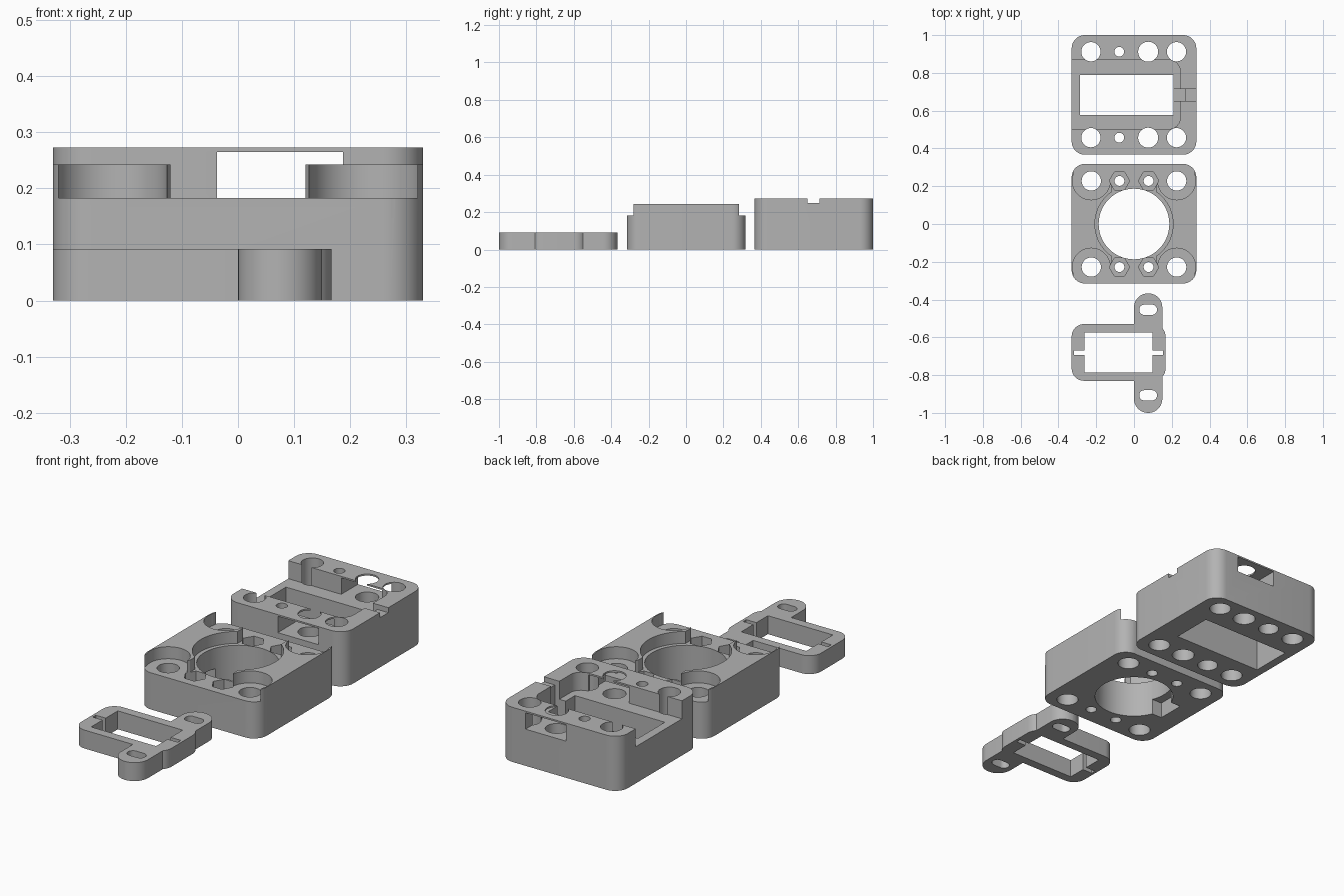
import bpy, bmesh
from math import cos, sin, pi, radians

cube = bpy.data.objects.get("Cube")
if cube:
    bpy.data.objects.remove(cube)

grey = bpy.data.materials.new("plain grey")
grey.use_nodes = True
grey.diffuse_color = (0.45, 0.45, 0.45, 1)
grey.node_tree.nodes["Principled BSDF"].inputs["Base Color"].default_value = (0.45, 0.45, 0.45, 1)


def prism(name, points, z0, z1):
    """Extrude a flat outline from z0 to z1."""
    bm = bmesh.new()
    face = bm.faces.new([bm.verts.new((x, y, z0)) for x, y in points])
    top = bmesh.ops.extrude_face_region(bm, geom=[face])["geom"]
    bmesh.ops.translate(bm, vec=(0, 0, z1 - z0),
                        verts=[v for v in top if isinstance(v, bmesh.types.BMVert)])
    bmesh.ops.recalc_face_normals(bm, faces=bm.faces)
    mesh = bpy.data.meshes.new(name)
    bm.to_mesh(mesh)
    bm.free()
    mesh.materials.append(grey)
    obj = bpy.data.objects.new(name, mesh)
    bpy.context.collection.objects.link(obj)
    return obj


def circle(x, y, r, n=40, start=0.0):
    return [(x + r * cos(start + 2 * pi * i / n), y + r * sin(start + 2 * pi * i / n))
            for i in range(n)]


def rect(x0, x1, y0, y1):
    return [(x0, y0), (x1, y0), (x1, y1), (x0, y1)]


def rounded(x0, x1, y0, y1, r, n=10):
    corners = [(x1 - r, y1 - r), (x0 + r, y1 - r), (x0 + r, y0 + r), (x1 - r, y0 + r)]
    pts = []
    for k, (cx, cy) in enumerate(corners):
        for i in range(n + 1):
            a = pi / 2 * (k + i / n)
            p = (cx + r * cos(a), cy + r * sin(a))
            if not pts or abs(p[0] - pts[-1][0]) + abs(p[1] - pts[-1][1]) > 1e-5:
                pts.append(p)
    if abs(pts[0][0] - pts[-1][0]) + abs(pts[0][1] - pts[-1][1]) < 1e-5:
        pts.pop()
    return pts


def combine(obj, points, z0, z1, operation="DIFFERENCE"):
    """Cut a prism out of the part, or join one to it."""
    tool = prism("tool", points, z0, z1)
    mod = obj.modifiers.new("tool", "BOOLEAN")
    mod.operation = operation
    mod.solver = "EXACT"
    mod.object = tool
    bpy.context.view_layer.objects.active = obj
    bpy.ops.object.modifier_apply(modifier=mod.name)
    bpy.data.objects.remove(tool)


def finish(obj):
    bpy.ops.object.select_all(action="DESELECT")
    obj.select_set(True)
    bpy.context.view_layer.objects.active = obj
    bpy.ops.object.shade_smooth_by_angle(angle=radians(30))


LOW, HIGH = -0.1, 0.5
STEP = 0.183
signs = (-1, 1)

# Rear housing: open pocket, through window and cable notch
housing = prism("rear_housing", rounded(-0.33, 0.33, 0.367, 1.0, 0.07), 0, 0.273)
combine(housing, rounded(-0.5, 0.245, 0.503, 0.868, 0.06), STEP, HIGH)
combine(housing, rect(-0.287, 0.21, 0.577, 0.788), LOW, HIGH)
combine(housing, rect(0.2, 0.5, 0.65, 0.715), 0.248, HIGH)
combine(housing, rect(0.2, 0.27, 0.65, 0.715), 0.1, HIGH)
# Side windows through the front and back walls
combine(housing, rect(-0.037, 0.187, 0.2, 1.2), STEP, 0.265)
# Screw holes, one of each row counterbored from below
for y in (0.457, 0.912):
    for x, r in ((-0.228, 0.051), (-0.078, 0.026), (0.075, 0.053), (0.225, 0.051)):
        combine(housing, circle(x, y, r), LOW, HIGH)
    combine(housing, circle(-0.078, y, 0.048), LOW, 0.1)
finish(housing)

# Middle housing: round opening, raised side walls, lowered channel
middle = prism("middle_housing", rounded(-0.33, 0.33, -0.315, 0.318, 0.07), 0, 0.243)
combine(middle, rect(-0.12, 0.12, -0.5, 0.5), STEP, HIGH)
combine(middle, circle(0, 0, 0.207, 64), STEP, HIGH)
combine(middle, circle(0, 0, 0.187, 64), LOW, HIGH)
for sy in signs:
    edge = sorted((sy * 0.228, sy * 0.5))
    combine(middle, rect(-0.32, 0.32, *edge), STEP, HIGH)
    for sx in signs:
        x, y = sx * 0.226, sy * 0.228
        combine(middle, circle(x, y, 0.1), STEP, HIGH)
        combine(middle, circle(x, y, 0.051), LOW, HIGH)
        # Nut pocket and its bolt hole
        combine(middle, circle(sx * 0.077, y, 0.054, 6), 0.09, HIGH)
        combine(middle, circle(sx * 0.077, y, 0.026), LOW, HIGH)
# Recess under the left wall
combine(middle, rect(-0.23, -0.1, -0.07, 0.07), LOW, 0.08)
finish(middle)

# Front bracket: frame with a long mounting tab
bracket = prism("front_bracket", rounded(-0.33, 0.167, -0.83, -0.53, 0.065), 0, 0.092)
combine(bracket, rounded(0, 0.15, -1.0, -0.367, 0.0745), 0, 0.092, "UNION")
combine(bracket, rect(-0.262, 0.097, -0.785, -0.575), LOW, HIGH)
combine(bracket, rect(-0.317, 0.153, -0.694, -0.67), LOW, HIGH)
for y in (-0.454, -0.907):
    combine(bracket, rounded(0.028, 0.122, y - 0.027, y + 0.027, 0.026), LOW, HIGH)
finish(bracket)
